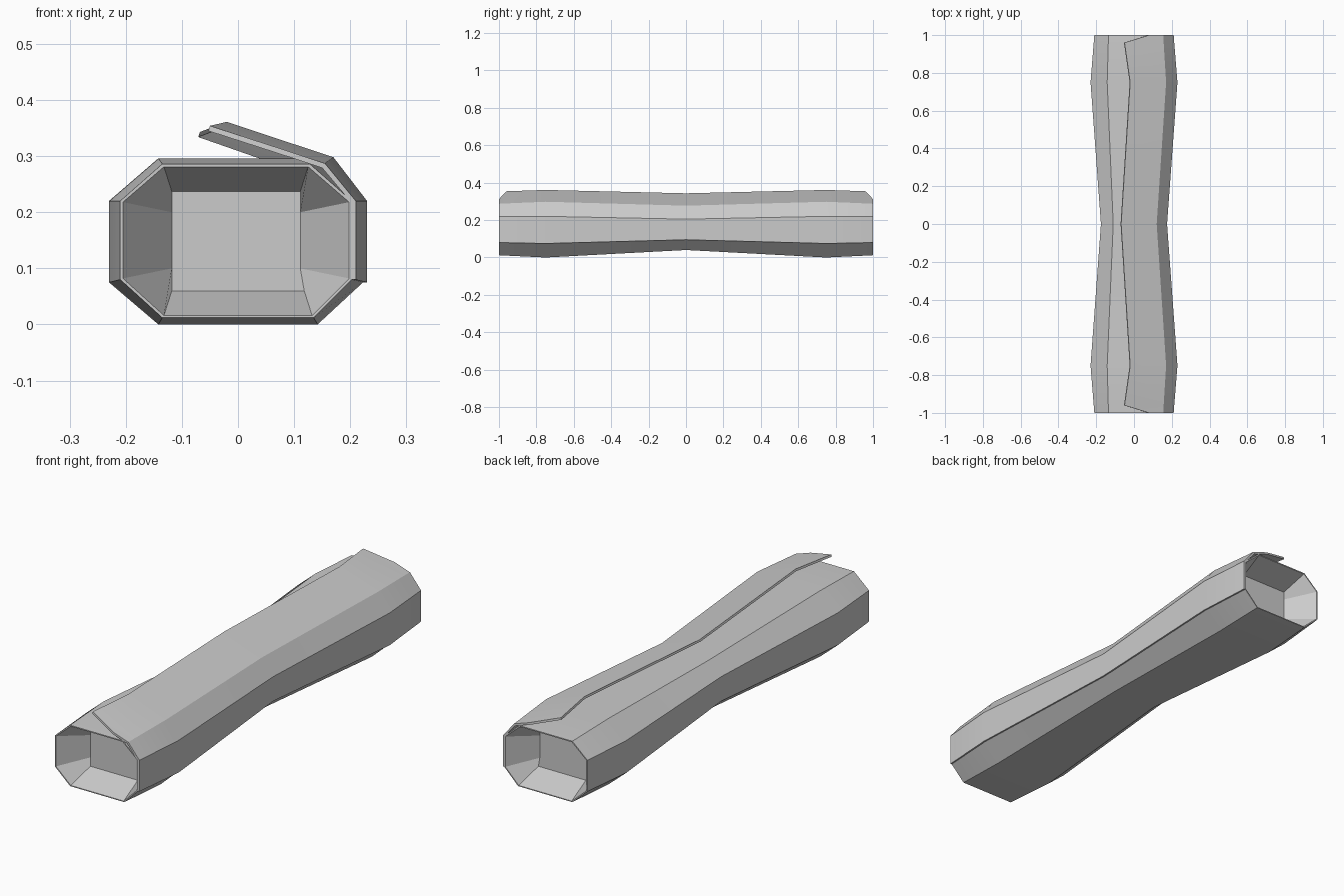
import bpy
import bmesh
import math

cube = bpy.data.objects.get("Cube")
if cube:
    bpy.data.objects.remove(cube)

# Single grey for the whole model
grey = bpy.data.materials.new("plain_grey")
grey.use_nodes = True
colour = (0.6, 0.6, 0.6, 1)
grey.diffuse_color = colour
grey.node_tree.nodes["Principled BSDF"].inputs["Base Color"].default_value = colour


def loft(name, rings):
    """Join closed rings of points into a capped solid."""
    bm = bmesh.new()
    loops = [[bm.verts.new(p) for p in ring] for ring in rings]
    for a, b in zip(loops, loops[1:]):
        for i in range(len(a)):
            j = (i + 1) % len(a)
            bm.faces.new((a[i], a[j], b[j], b[i]))
    bm.faces.new(loops[0][::-1])
    bm.faces.new(loops[-1])
    bmesh.ops.recalc_face_normals(bm, faces=bm.faces)
    mesh = bpy.data.meshes.new(name)
    bm.to_mesh(mesh)
    bm.free()
    mesh.materials.append(grey)
    obj = bpy.data.objects.new(name, mesh)
    bpy.context.collection.objects.link(obj)
    bpy.ops.object.select_all(action="DESELECT")
    obj.select_set(True)
    bpy.context.view_layer.objects.active = obj
    bpy.ops.object.shade_smooth_by_angle(angle=math.radians(25))
    return obj


def octagon(y, w, c, z0, zl, zu, z1, trim=0.007):
    """Chamfered section; the wrapped side is trimmed to sit under the cover."""
    r, k = w - trim, c - trim
    return [(-c, y, z0), (c, y, z0), (r, y, zl), (r, y, zu),
            (k, y, z1), (-c, y, z1), (-w, y, zu), (-w, y, zl)]


def mirrored(half, make):
    """Sections from the front end to the middle, then back again."""
    return ([make(-s[0], *s[1:]) for s in half]
            + [make(*s) for s in half[-2::-1]])


# Body: recessed end panel, rim, bulge, waist, mirrored front to back
body_half = [
    (0.88, 0.118, 0.118, 0.060, 0.100, 0.200, 0.237),
    (1.00, 0.205, 0.132, 0.016, 0.082, 0.218, 0.281),
    (1.00, 0.210, 0.135, 0.012, 0.080, 0.220, 0.286),
    (0.75, 0.230, 0.142, 0.000, 0.075, 0.220, 0.296),
    (0.00, 0.175, 0.110, 0.040, 0.095, 0.205, 0.260),
]
loft("body", mirrored(body_half, octagon))


def cover(y, w, zl, zu, hx, hz, tx, tz):
    """Thin strip: up the side, over the fold and out to the free edge."""
    t = 0.008
    return [(w, y, zl), (w, y, zu), (hx, y, hz), (tx, y, tz),
            (tx - 0.003, y, tz - 0.009), (hx - 0.005, y, hz - t),
            (w - t, y, zu - 0.003), (w - t, y, zl)]


# Lifted cover wrapped around one side, with clipped end corners
cover_half = [
    (1.00, 0.210, 0.080, 0.220, 0.155, 0.287, 0.080, 0.312),
    (0.96, 0.213, 0.079, 0.220, 0.157, 0.289, -0.050, 0.354),
    (0.75, 0.230, 0.075, 0.220, 0.170, 0.298, -0.020, 0.361),
    (0.00, 0.175, 0.095, 0.205, 0.120, 0.277, -0.068, 0.343),
]
loft("cover_flap", mirrored(cover_half, cover))
